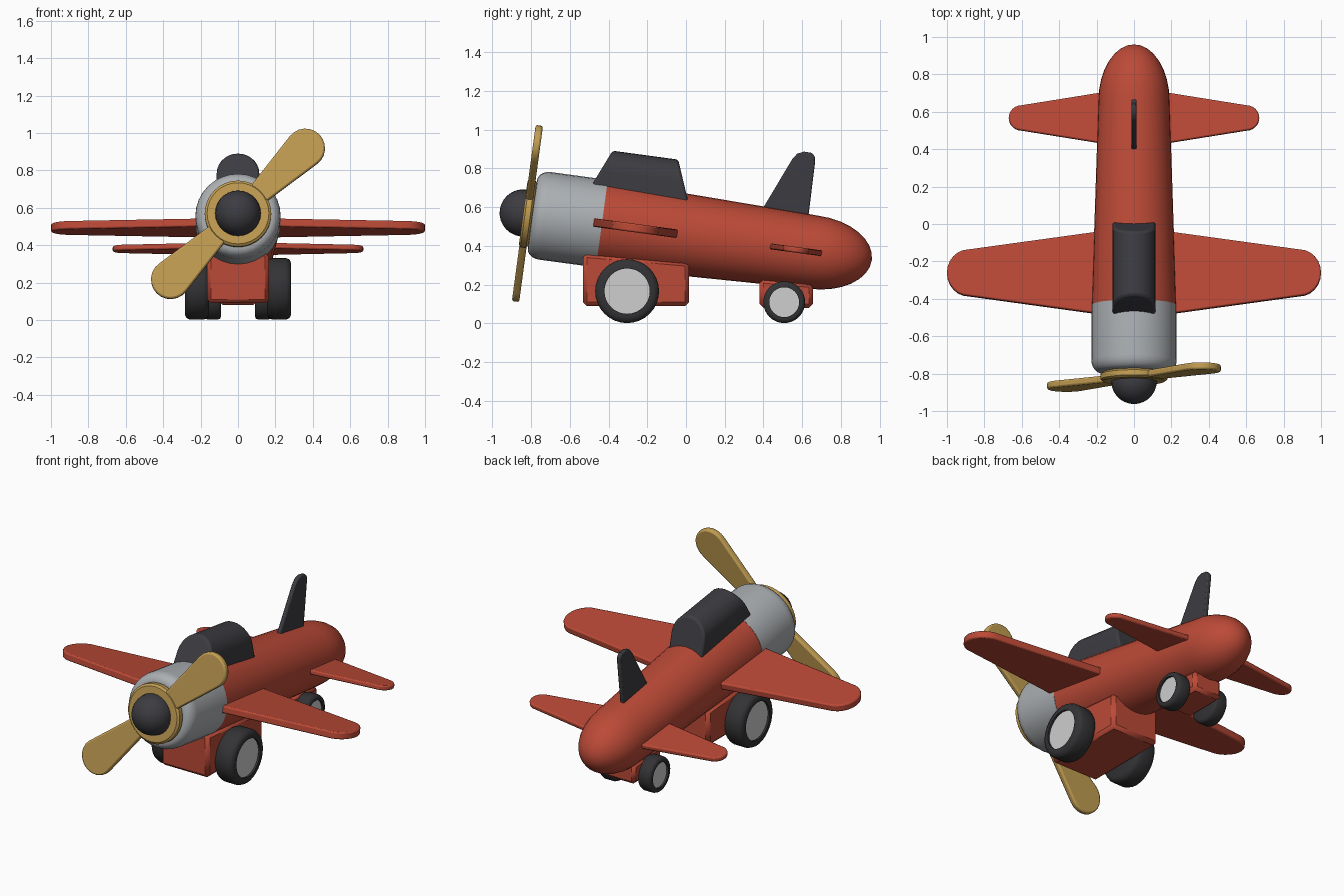
import bpy, bmesh, math
from mathutils import Matrix, Vector

if "Cube" in bpy.data.objects:
    bpy.data.objects.remove(bpy.data.objects["Cube"])

TILT = math.radians(-7.7)
BODY = Matrix.Translation((0, 0, 0.457)) @ Matrix.Rotation(TILT, 4, 'X')  # nose-up body frame
WORLD = Matrix.Identity(4)


def mat(name, rgb):
    m = bpy.data.materials.new(name)
    m.diffuse_color = (*rgb, 1)
    m.use_nodes = True
    m.node_tree.nodes["Principled BSDF"].inputs["Base Color"].default_value = m.diffuse_color
    return m


RED = mat("red", (0.50, 0.068, 0.038))
GREY = mat("grey", (0.41, 0.43, 0.45))
DARK = mat("charcoal", (0.046, 0.045, 0.053))
TYRE = mat("tyre_black", (0.033, 0.033, 0.036))
GOLD = mat("gold", (0.54, 0.34, 0.085))
LIGHT = mat("light_grey", (0.62, 0.62, 0.62))


def finish(name, bm, mats, frame, bevel=0, segs=2, angle=35):
    bmesh.ops.recalc_face_normals(bm, faces=bm.faces)
    me = bpy.data.meshes.new(name)
    bm.to_mesh(me)
    bm.free()
    for m in mats:
        me.materials.append(m)
    ob = bpy.data.objects.new(name, me)
    bpy.context.collection.objects.link(ob)
    ob.matrix_world = frame
    bpy.ops.object.select_all(action='DESELECT')
    ob.select_set(True)
    bpy.context.view_layer.objects.active = ob
    bpy.ops.object.shade_smooth_by_angle(angle=math.radians(angle))
    if bevel:
        b = ob.modifiers.new("bevel", 'BEVEL')
        b.width, b.segments = bevel, segs
        b.limit_method, b.angle_limit = 'ANGLE', math.radians(40)
    return ob


def lathe(name, profile, mats, frame, place, n=32, inner=None, angle=35):
    """Revolve (a, r) points; place(a, p, q) maps to xyz. Spans from index inner on use mats[1]."""
    bm = bmesh.new()
    rings = []
    for a, r in profile:
        k = n if r > 1e-5 else 1
        rings.append([bm.verts.new(place(a, r * math.cos(2 * math.pi * i / n),
                                         r * math.sin(2 * math.pi * i / n))) for i in range(k)])
    for j, (A, B) in enumerate(zip(rings, rings[1:])):
        for i in range(n):
            k = (i + 1) % n
            vs = [A[i % len(A)], A[k % len(A)], B[k % len(B)], B[i % len(B)]]
            f = bm.faces.new(list(dict.fromkeys(vs)))
            f.material_index = 1 if inner is not None and j >= inner else 0
    return finish(name, bm, mats, frame, angle=angle)


def plate(name, pts, place, t, material, frame, bevel, segs=2):
    """Extrude a 2D outline, thickness t centred; place(p, q, h) maps to xyz."""
    bm = bmesh.new()
    lo, hi = [[bm.verts.new(place(p, q, h)) for p, q in pts] for h in (-t / 2, t / 2)]
    bm.faces.new(lo)
    bm.faces.new(hi)
    for i in range(len(pts)):
        k = (i + 1) % len(pts)
        bm.faces.new((lo[i], lo[k], hi[k], hi[i]))
    return finish(name, bm, [material], frame, bevel, segs)


def along_y(a, p, q):
    return (p, a, q)


def arc(cx, cy, rx, ry, a0, a1, n):
    return [(cx + rx * math.cos(math.radians(a0 + (a1 - a0) * i / n)),
             cy + ry * math.sin(math.radians(a0 + (a1 - a0) * i / n))) for i in range(n + 1)]


# Fuselage with rounded tail, and engine cowl
tail = [(p, r) for r, p in reversed(arc(0, 0.665, 0.19, 0.303, 90, 0, 8))]
tail = [(p, max(r, 0)) for p, r in reversed(tail)]
tail.sort()
tail[-1] = (0.968, 0)
lathe("fuselage", [(-0.438, 0), (-0.438, 0.226)] + tail, [RED], BODY, along_y)
nose = [(p, r) for p, r in arc(-0.735, 0.178, 0.065, 0.05, 180, 90, 5)]
lathe("engine_cowl", [(-0.80, 0)] + nose + [(-0.438, 0.228), (-0.438, 0)], [GREY], BODY, along_y)

# Spinner
ball = [(p, max(r, 0)) for p, r in arc(-0.848, 0, 0.122, 0.122, 180, 0, 14)]
ball[0], ball[-1] = (-0.97, 0), (-0.726, 0)
lathe("spinner", ball, [DARK], BODY, along_y, n=28)

# Propeller hub disc and two blades
lathe("propeller_hub", [(-0.848, 0), (-0.848, 0.165), (-0.838, 0.178), (-0.81, 0.178),
                        (-0.80, 0.165), (-0.80, 0)], [GOLD], BODY, along_y)
blade = [(0.1, 0.055), (0.16, 0.06)] + arc(0.505, 0, 0.105, 0.105, 98, -98, 12) + [(0.16, -0.06), (0.1, -0.055)]
for i in range(2):
    a = math.radians(44.5 + 180 * i)
    plate(f"propeller_blade_{i + 1}", blade,
          lambda p, q, h: (p * math.cos(a) - q * math.sin(a), -0.826 + h,
                           p * math.sin(a) + q * math.cos(a)), 0.038, GOLD, BODY, 0.01)


# Wing and tailplane: tapered plates with elliptical tips
def wing(name, s, root, tip_x, tip_c, rx, t):
    right = [(0, -root)] + arc(tip_x, 0, rx, tip_c, -90, 90, 12) + [(0, root)]
    pts = right + [(-x, y) for x, y in reversed(right[1:-1])]
    plate(name, pts, lambda p, q, h: (p, s + q, h), t, RED, BODY, 0.008)


wing("main_wing", -0.264, 0.248, 0.885, 0.125, 0.115, 0.044)
wing("tailplane", 0.572, 0.165, 0.60, 0.068, 0.07, 0.03)

# Tail fin
fin = [(0.345, 0.12), (0.492, 0.463), (0.513, 0.493), (0.547, 0.508), (0.585, 0.507),
       (0.604, 0.492), (0.610, 0.462), (0.614, 0.12)]
plate("tail_fin", fin, lambda p, q, h: (h, p, q), 0.027, DARK, BODY, 0.006)

# Canopy: arched section with sloping front and back
arch = [(0.114, 0.08)] + arc(0, 0.266, 0.114, 0.114, 0, 180, 14) + [(-0.114, 0.08)]
bm = bmesh.new()
front = [bm.verts.new((x, -0.434 - 0.435 * (0.38 - u), u)) for x, u in arch]
back = [bm.verts.new((x, -0.092 + 0.385 * (0.38 - u), u)) for x, u in arch]
bm.faces.new(front)
bm.faces.new(back)
for i in range(len(arch)):
    k = (i + 1) % len(arch)
    bm.faces.new((front[i], front[k], back[k], back[i]))
finish("canopy", bm, [DARK], BODY, 0.012)

# Undercarriage blocks
for name, pts, w in (
        ("front_gear_block", [(-0.532, 0.09), (0.015, 0.09), (0.015, 0.315), (-0.532, 0.362)], 0.33),
        ("rear_gear_block", [(0.38, 0.08), (0.655, 0.08), (0.655, 0.205), (0.38, 0.23)], 0.20)):
    plate(name, pts, lambda p, q, h: (h, p, q), w, RED, WORLD, 0.02, 1)

# Wheels: tyre with a recessed light hub on the outer side
for name, y, R, hub, x0, x1 in (("front_wheel", -0.304, 0.165, 0.117, 0.155, 0.284),
                                ("rear_wheel", 0.507, 0.108, 0.077, 0.09, 0.18)):
    c = R * 0.17
    prof = [(x0, 0), (x0, R - c), (x0 + c * 0.3, R - c * 0.3), (x0 + c, R), (x1 - c, R),
            (x1 - c * 0.3, R - c * 0.3), (x1, R - c), (x1, hub), (x1 - 0.012, hub), (x1 - 0.012, 0)]
    for side, sx in (("right", 1), ("left", -1)):
        lathe(f"{name}_{side}", prof, [TYRE, LIGHT], WORLD,
              lambda a, p, q: (sx * a, y + p, R + 0.002 + q), inner=8, angle=50)
